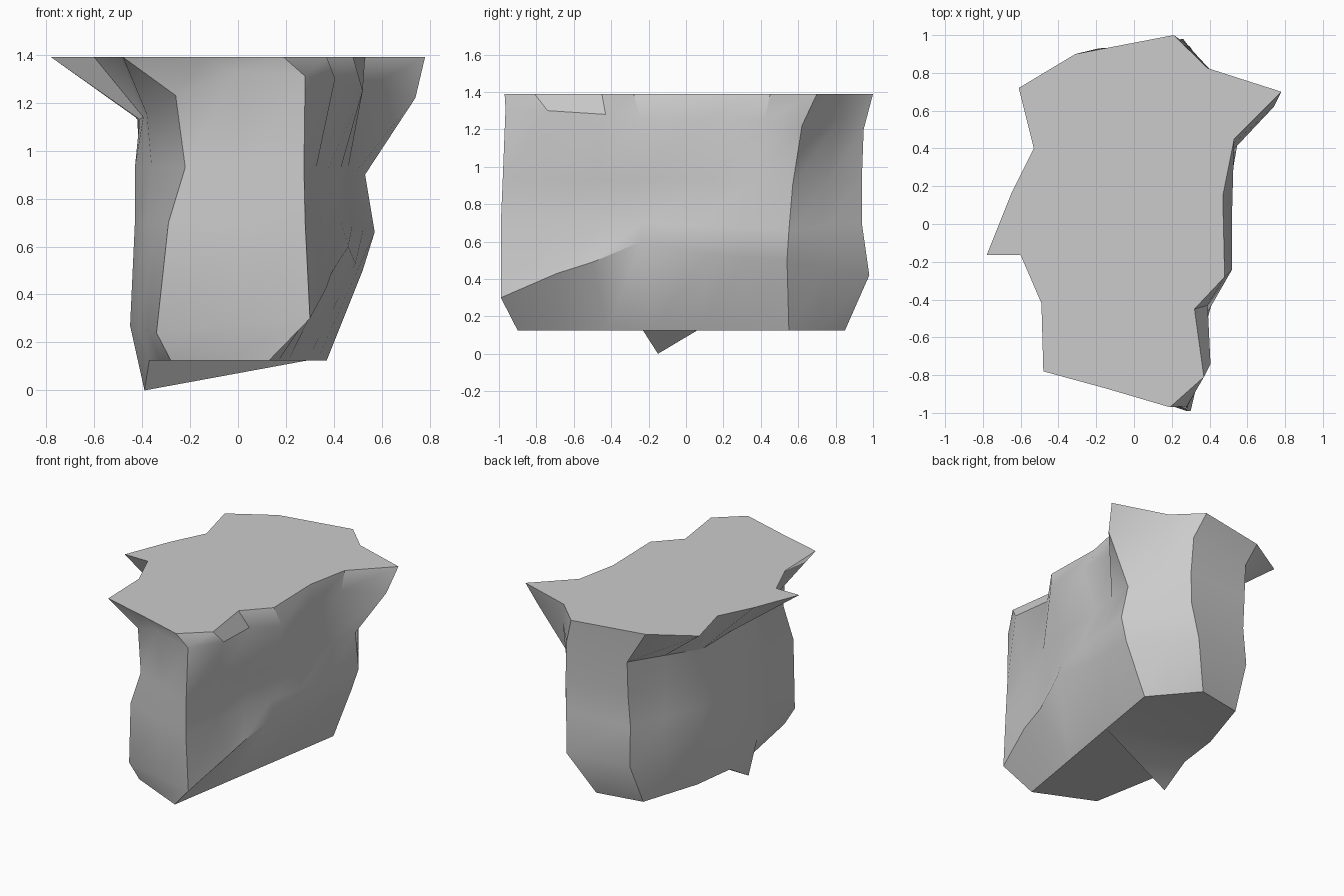
import bpy, bmesh

N = 18  # vertical columns, counter-clockwise from the front right corner


def ring(z, anchors):
    """Full ring from a few corner points; columns between are interpolated."""
    pts = {i: (p if len(p) == 3 else (*p, z)) for i, p in anchors.items()}
    keys = sorted(pts)
    out = []
    for k, a in enumerate(keys):
        b = keys[(k + 1) % len(keys)]
        span = (b - a) % N
        for s in range(span):
            t = s / span
            out.append(tuple(p + (q - p) * t for p, q in zip(pts[a], pts[b])))
    return out


# Underside, with one vertex pulled down into a spike
base = ring(0.125, {0: (.13, -.90), 4: (.29, .06), 6: (.37, .55), 8: (.115, .85),
                    9: (-.215, .79), 11: (-.35, .37), 12: (-.39, .06),
                    13: (-.39, -.15, 0), 14: (-.37, -.23), 16: (-.28, -.715)})
# Lower ridge
ridge = ring(0.42, {0: (.30, -.99, .30), 1: (.37, -.69, .43), 2: (.39, -.50, .49),
                    3: (.46, -.24, .60), 4: (.49, .12, .53), 6: (.52, .54, .50),
                    8: (.26, .98), 9: (-.20, .92), 11: (-.42, .41, .50),
                    13: (-.45, -.16, .27), 16: (-.34, -.745, .24)})
# Waist
waist = ring(0.70, {0: (.28, -.99), 1: (.32, -.70), 2: (.36, -.45), 3: (.43, -.24),
                    6: (.57, .55, .66), 8: (.29, .94), 9: (-.19, .90), 10: (-.29, .64),
                    11: (-.41, .41), 13: (-.43, -.16), 16: (-.29, -.80)})
chest = ring(0.93, {0: (.275, -.98), 3: (.43, -.24), 4: (.46, .15), 6: (.53, .57, .90),
                    8: (.295, .94), 9: (-.185, .92), 10: (-.29, .64), 11: (-.41, .41),
                    13: (-.43, -.16), 16: (-.22, -.785)})
# Shoulder under the overhanging rim
shoulder = ring(1.25, {0: (.28, -.965, 1.31), 1: (.405, -.74, 1.30), 2: (.39, -.43, 1.28),
                       3: (.52, -.24), 5: (.52, .42), 6: (.74, .62, 1.22), 7: (.40, .82),
                       8: (.28, .95, 1.2), 9: (-.185, .93, 1.17), 11: (-.42, .41, 1.13),
                       13: (-.41, -.16, 1.13), 15: (-.38, -.42, 1.15),
                       16: (-.26, -.76, 1.23), 17: (-.01, -.90, 1.33)})
# Flat top outline
outline = [(.19, -.97), (.37, -.81), (.32, -.45), (.48, -.28), (.47, .15), (.53, .45),
           (.78, .70), (.39, .825), (.21, 1.0), (-.31, .90), (-.61, .72), (-.53, .40),
           (-.65, .16), (-.78, -.165), (-.60, -.165), (-.49, -.42), (-.48, -.78), (-.15, -.87)]
top = [(x, y, 1.39) for x, y in outline]

bm = bmesh.new()
rows = [[bm.verts.new(p) for p in r] for r in (base, ridge, waist, chest, shoulder, top)]

# Walls
for lo, hi in zip(rows, rows[1:]):
    for i in range(N):
        j = (i + 1) % N
        bm.faces.new((lo[i], lo[j], hi[j], hi[i]))

# Top cap, then underside with the spike's two triangles
bm.faces.new(rows[-1])
b = rows[0]
bm.faces.new((b[4], b[13], b[12]))
bm.faces.new((b[4], b[14], b[13]))
bm.faces.new(list(reversed(b[4:13])))
bm.faces.new(list(reversed(b[14:] + b[:5])))
bmesh.ops.recalc_face_normals(bm, faces=bm.faces)

mesh = bpy.data.meshes.new("rock")
bm.to_mesh(mesh)
bm.free()
rock = bpy.data.objects.new("rock", mesh)
bpy.context.collection.objects.link(rock)
bpy.context.view_layer.objects.active = rock
rock.select_set(True)
bpy.ops.object.shade_smooth_by_angle(angle=0.58)
